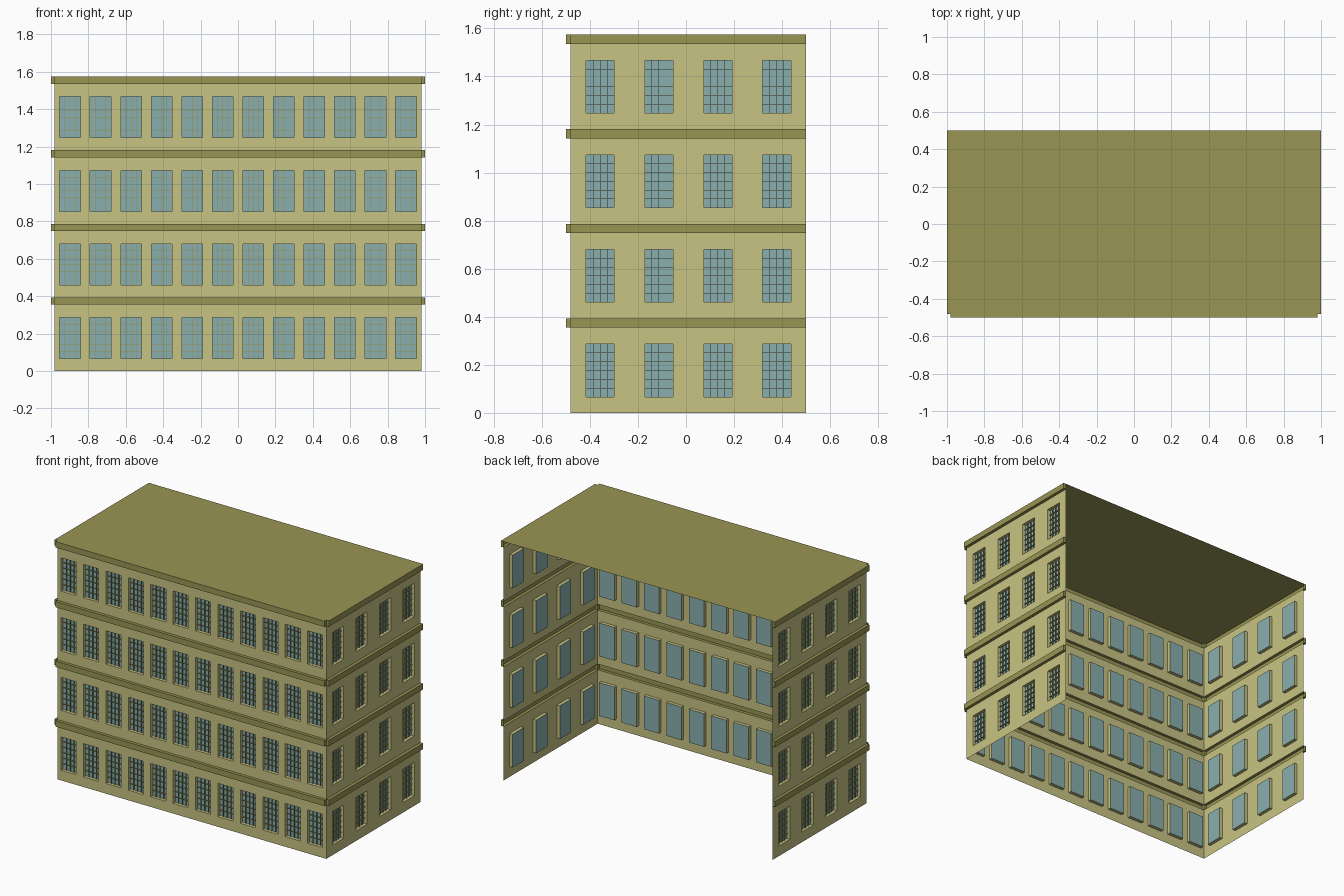
import bpy

if "Cube" in bpy.data.objects:
    bpy.data.objects.remove(bpy.data.objects["Cube"])

H = 0.3935                 # storey height
FLOORS = 4
WIN_LO, WIN_HI = 0.067, 0.286
BAND_LO = 0.355
OUT = 0.02                 # band projection
RECESS = 0.022             # window depth
BAR, BAR_DEPTH = 0.002, 0.008
WX, FRONT, BACK = 0.98, -0.48, 0.5


def material(name, rgb):
    m = bpy.data.materials.new(name)
    m.diffuse_color = (*rgb, 1)
    m.use_nodes = True
    m.node_tree.nodes["Principled BSDF"].inputs["Base Color"].default_value = m.diffuse_color
    return m


WALL = material("wall_paint", (0.58, 0.55, 0.23))
TRIM = material("trim_paint", (0.32, 0.30, 0.09))
GLASS = material("window_glass", (0.25, 0.43, 0.42))


def make_object(name, faces, mat):
    """Build a flat-shaded object from a list of polygons."""
    verts, index, polys = [], {}, []
    for face in faces:
        poly = []
        for p in face:
            key = tuple(round(c, 5) for c in p)
            if key not in index:
                index[key] = len(verts)
                verts.append(key)
            poly.append(index[key])
        polys.append(poly)
    me = bpy.data.meshes.new(name)
    me.from_pydata(verts, [], polys)
    me.materials.append(mat)
    ob = bpy.data.objects.new(name, me)
    bpy.context.collection.objects.link(ob)


def flat(u0, u1, z0, z1, d=0.0):
    """Rectangle facing outward at depth d."""
    return [(u0, d, z0), (u1, d, z0), (u1, d, z1), (u0, d, z1)]


def sides(u0, u1, z0, z1, da, db):
    """Four rectangles joining the outlines at depths da and db."""
    a, b = flat(u0, u1, z0, z1, da), flat(u0, u1, z0, z1, db)
    return [[a[i], a[(i + 1) % 4], b[(i + 1) % 4], b[i]] for i in range(4)]


def facade(name, u0, u1, count, win_w, place):
    """One single-skin wall with recessed windows, glazing bars and bands."""
    wall, glass, bars, bands = [], [], [], []
    cell = (u1 - u0) / count
    for f in range(FLOORS):
        z = f * H
        lo, hi, b0, b1 = z + WIN_LO, z + WIN_HI, z + BAND_LO, z + H
        for i in range(count):
            a, b = u0 + i * cell, u0 + (i + 1) * cell
            w0, w1 = (a + b - win_w) / 2, (a + b + win_w) / 2
            # wall around the opening, then the reveal
            us, zs = [a, w0, w1, b], [z, lo, hi, b0]
            wall += [flat(us[j], us[j + 1], zs[k], zs[k + 1])
                     for j in range(3) for k in range(3) if (j, k) != (1, 1)]
            wall += sides(w0, w1, lo, hi, -RECESS, 0)
            wall[-4:] = [q[::-1] for q in wall[-4:]]
            glass.append(flat(w0, w1, lo, hi, -RECESS))
            # thin glazing bars: four panes across, six high
            spans = [(w0 + win_w * k / 4 - BAR / 2, w0 + win_w * k / 4 + BAR / 2, lo, hi)
                     for k in range(1, 4)]
            spans += [(w0, w1, lo + (hi - lo) * k / 6 - BAR / 2, lo + (hi - lo) * k / 6 + BAR / 2)
                      for k in range(1, 6)]
            for s in spans:
                bars.append(flat(*s, BAR_DEPTH - RECESS))
                bars += sides(*s, -RECESS, BAR_DEPTH - RECESS)
        # projecting hollow band; the roof closes the topmost one
        ring = sides(u0, u1, b0, b1, 0, OUT)
        if f == FLOORS - 1:
            del ring[2]
        bands += ring + [flat(u0, u1, b0, b1, OUT)]
    for part, faces, mat in (("wall", wall, WALL), ("windows", glass, GLASS),
                             ("glazing_bars", bars, TRIM), ("bands", bands, TRIM)):
        make_object(f"{name}_{part}", [[place(*p) for p in q] for q in faces], mat)


# three facades; the back is open
facade("front", -WX, WX, 12, 0.11, lambda u, d, z: (u, FRONT - d, z))
facade("right", FRONT, BACK, 4, 0.117, lambda u, d, z: (WX + d, u, z))
facade("left", -BACK, -FRONT, 4, 0.117, lambda u, d, z: (-WX - d, -u, z))

# flat roof sheet with notched front corners
half = [(WX, FRONT - OUT), (WX, FRONT), (WX + OUT, FRONT), (WX + OUT, BACK)]
outline = half + [(-x, y) for x, y in reversed(half)]
make_object("roof", [[(x, y, FLOORS * H) for x, y in outline]], TRIM)
